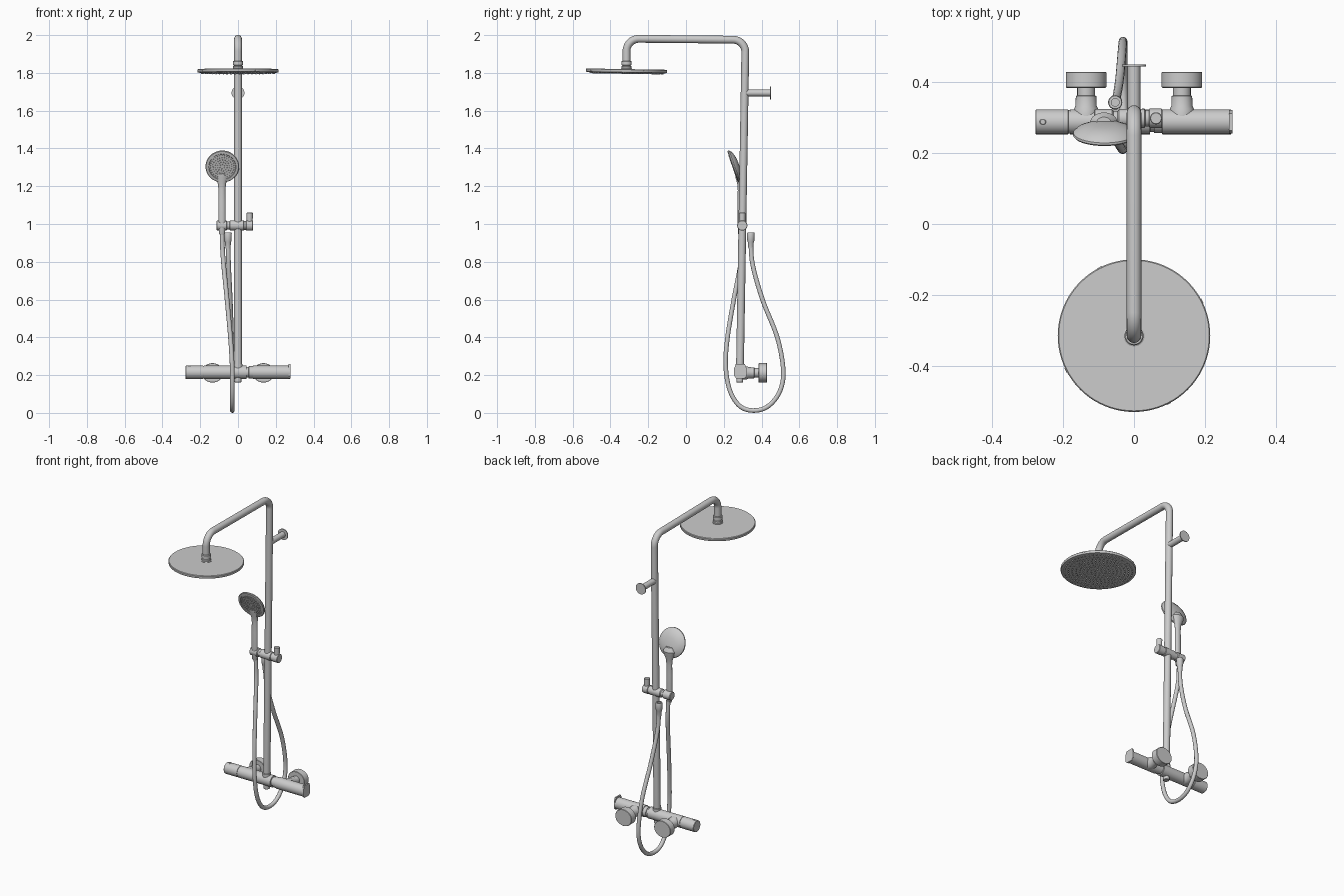
import bpy, bmesh, math
from mathutils import Vector, Matrix

if "Cube" in bpy.data.objects:
    bpy.data.objects.remove(bpy.data.objects["Cube"])

SLOPE = 0.0168                       # the whole column leans back slightly


def finish(name, bm, smooth=35):
    bmesh.ops.recalc_face_normals(bm, faces=bm.faces)
    me = bpy.data.meshes.new(name)
    bm.to_mesh(me)
    bm.free()
    ob = bpy.data.objects.new(name, me)
    bpy.context.collection.objects.link(ob)
    shade(ob, smooth)
    return ob


def shade(ob, angle=35):
    bpy.ops.object.select_all(action='DESELECT')
    ob.select_set(True)
    bpy.context.view_layer.objects.active = ob
    bpy.ops.object.shade_smooth_by_angle(angle=math.radians(angle))


def frame(origin, axis):
    """Matrix that puts local z along the axis."""
    rot = Vector((0, 0, 1)).rotation_difference(Vector(axis)).to_matrix().to_4x4()
    return Matrix.Translation(origin) @ rot


def lathe(name, profile, origin, axis=(0, 0, 1), n=40, squash=(1, 1, 1)):
    """Turn (radius, height) points round an axis, closed by end caps."""
    bm = bmesh.new()
    m = frame(origin, axis) @ Matrix.Diagonal((*squash, 1))
    rings = [[bm.verts.new(m @ Vector((r * math.cos(a), r * math.sin(a), h)))
              for a in (2 * math.pi * i / n for i in range(n))] for r, h in profile]
    for a, b in zip(rings, rings[1:]):
        for i in range(n):
            j = (i + 1) % n
            bm.faces.new((a[i], a[j], b[j], b[i]))
    bm.faces.new(rings[0])
    bm.faces.new(rings[-1])
    return finish(name, bm)


def tube(name, pts, radius, res=6):
    cu = bpy.data.curves.new(name, 'CURVE')
    cu.dimensions = '3D'
    cu.bevel_depth, cu.bevel_resolution, cu.use_fill_caps = radius, res, True
    sp = cu.splines.new('POLY')
    sp.points.add(len(pts) - 1)
    for p, co in zip(sp.points, pts):
        p.co = (*co, 1)
    ob = bpy.data.objects.new(name, cu)
    bpy.context.collection.objects.link(ob)
    bpy.ops.object.select_all(action='DESELECT')
    ob.select_set(True)
    bpy.context.view_layer.objects.active = ob
    bpy.ops.object.convert(target='MESH')
    shade(bpy.context.object)


def rounded(pts, r, n=10):
    """Round the inner corners of a path with circular bends."""
    pts = [Vector(p) for p in pts]
    out = [pts[0]]
    for a, b, c in zip(pts, pts[1:], pts[2:]):
        u, v = (a - b).normalized(), (c - b).normalized()
        half = u.angle(v) / 2
        centre = b + (u + v).normalized() * (r / math.sin(half))
        s, e = b + u * (r / math.tan(half)) - centre, b + v * (r / math.tan(half)) - centre
        out += [centre + s.lerp(e, i / n).normalized() * r for i in range(n + 1)]
    return out + [pts[-1]]


def spline(pts, n=10):
    """Smooth path through the points."""
    p = [Vector(q) for q in pts]
    p = [2 * p[0] - p[1]] + p + [2 * p[-1] - p[-2]]
    out = []
    for a, b, c, d in zip(p, p[1:], p[2:], p[3:]):
        for i in range(n):
            t = i / n
            out.append(0.5 * (2 * b + (c - a) * t + (2 * a - 5 * b + 4 * c - d) * t * t
                              + (3 * b - a - 3 * c + d) * t ** 3))
    return out + [p[-2]]


def nozzles(name, origin, axis, rings, step, r, h):
    bm = bmesh.new()
    m = frame(origin, axis)
    for k in range(1, rings + 1):
        for i in range(6 * k):
            a = 2 * math.pi * i / (6 * k) + k * 0.4
            pos = Matrix.Translation((k * step * math.cos(a), k * step * math.sin(a), h / 2))
            bmesh.ops.create_cone(bm, cap_ends=True, segments=6, radius1=r,
                                  radius2=r * 0.6, depth=h, matrix=m @ pos)
    finish(name, bm)


def box(name, size, matrix, bevel=0.0):
    bm = bmesh.new()
    bmesh.ops.create_cube(bm, size=1, matrix=matrix @ Matrix.Diagonal((*size, 1)))
    if bevel:
        bmesh.ops.bevel(bm, geom=bm.edges[:], offset=bevel, segments=2, affect='EDGES')
    finish(name, bm)


# column and overhead arm
tube("riser_and_arm", rounded([(0, -.315, 1.845), (0, -.315, 1.981), (0, .315, 1.975),
                               (0, .285, .2)], .065), .0205, 8)

# overhead shower head
up = Vector((0, SLOPE, 1)).normalized()
head = Vector((0, -.315, 1.801))
lathe("overhead_head", [(.205, 0), (.213, .002), (.215, .005), (.215, .016), (.212, .019)],
      head, (0, SLOPE, 1), 80)
lathe("overhead_collar", [(.03, .016), (.03, .022), (.026, .024), (.026, .034), (.022, .036),
                          (.022, .039), (.027, .041), (.027, .06), (.024, .063)], head)
nozzles("overhead_nozzles", head, -up, 9, .0215, .004, .006)
for i in range(4):
    a = math.pi / 2 * i - 1.1
    box("rim_clip", (.006, .014, .006), Matrix.Translation(head + Vector((0, 0, .012)))
        @ Matrix.Rotation(a, 4, 'Z') @ Matrix.Translation((.2135, 0, 0)))

# upper wall bracket
lathe("wall_bracket", [(.018, 0), (.018, .133), (.034, .133), (.034, .139)],
      (0, .311, 1.694), (0, 1, 0))

# thermostatic mixer bar, with grooves between body and handles
lathe("mixer_bar", [(.033, -.278), (.035, -.276), (.035, -.186), (.033, -.185), (.033, -.181),
                    (.035, -.18), (.035, .045), (.028, .046), (.028, .056), (.032, .057),
                    (.032, .079), (.035, .08), (.035, .274)],
      (0, .288, .215), (1, 0, 0), 48)
lathe("temperature_button", [(.009, 0), (.009, .012), (.007, .014)], (-.257, .288, .238), n=20)

# handle end plate with a small raised lever
bm = bmesh.new()
outline = [(.255, .195), (.267, .182), (.309, .182), (.321, .195), (.321, .236),
           (.312, .258), (.264, .258), (.255, .236)]
face = bm.faces.new([bm.verts.new((.268, y, z)) for y, z in outline])
ext = bmesh.ops.extrude_face_region(bm, geom=[face])
bmesh.ops.translate(bm, vec=(.009, 0, 0),
                    verts=[v for v in ext['geom'] if isinstance(v, bmesh.types.BMVert)])
finish("lever_plate", bm)

# wall unions and rosettes
for s in (-1, 1):
    o = (s * .135, .288, .212)
    lathe("wall_union", [(.034, .01), (.034, .036), (.03, .044), (.029, .073), (.025, .074),
                         (.025, .1)], o, (0, 1, 0))
    lathe("wall_rosette", [(.055, .096), (.057, .098), (.057, .139), (.055, .141)],
          o, (0, 1, 0), 48, (1, .9, 1))

# column foot joints
lathe("riser_collar", [(.025, 0), (.025, .022), (.023, .024)], (0, .286, .236))
lathe("hose_outlet", [(.014, .16), (.018, .163), (.018, .19)], (0, .285, 0))

# sliding holder
lathe("slider_body", [(.023, -.113), (.026, -.110), (.026, -.062), (.021, -.058), (.021, -.046),
                      (.026, -.042), (.027, .03), (.023, .032), (.023, .042), (.027, .044),
                      (.027, .078), (.025, .08)], (0, .298, .992), (1, 0, 0))
lathe("slider_knob", [(.015, 0), (.017, .066), (.015, .068)], (.062, .298, .992))

# hand shower: handle and tilted head
lathe("hand_shower_handle", [(.013, .945), (.016, .95), (.019, 1.02), (.019, 1.12), (.018, 1.18),
                             (.022, 1.215), (.034, 1.245), (.038, 1.265), (.02, 1.29)],
      (-.085, .287, 0), n=32, squash=(1, .72, 1))
axis = Vector((0, -.945, -.33)).normalized()
centre = Vector((-.083, .252, 1.304))
lathe("hand_shower_head", [(.03, -.03), (.055, -.025), (.078, -.015), (.088, -.006), (.089, 0),
                           (.086, .004), (.072, .005), (.070, .002), (.002, .003)],
      centre, axis, 48)
nozzles("hand_shower_nozzles", centre + axis * .002, axis, 5, .0125, .0026, .005)

# hanging hose and its loose end connector
tube("hose", spline([(-.085, .297, .96), (-.079, .294, .82), (-.058, .253, .6), (-.04, .22, .4),
                     (-.031, .21, .25), (-.03, .232, .12), (-.03, .285, .036), (-.03, .36, .0125),
                     (-.03, .437, .037), (-.03, .497, .115), (-.031, .515, .225), (-.034, .483, .4),
                     (-.041, .405, .6), (-.05, .352, .79), (-.053, .343, .93)]), .0122, 5)
lathe("hose_connector", [(.013, .87), (.016, .905), (.019, .912), (.02, .95), (.018, .955),
                         (.011, .955), (.011, .94)], (-.053, .343, 0), n=28)
